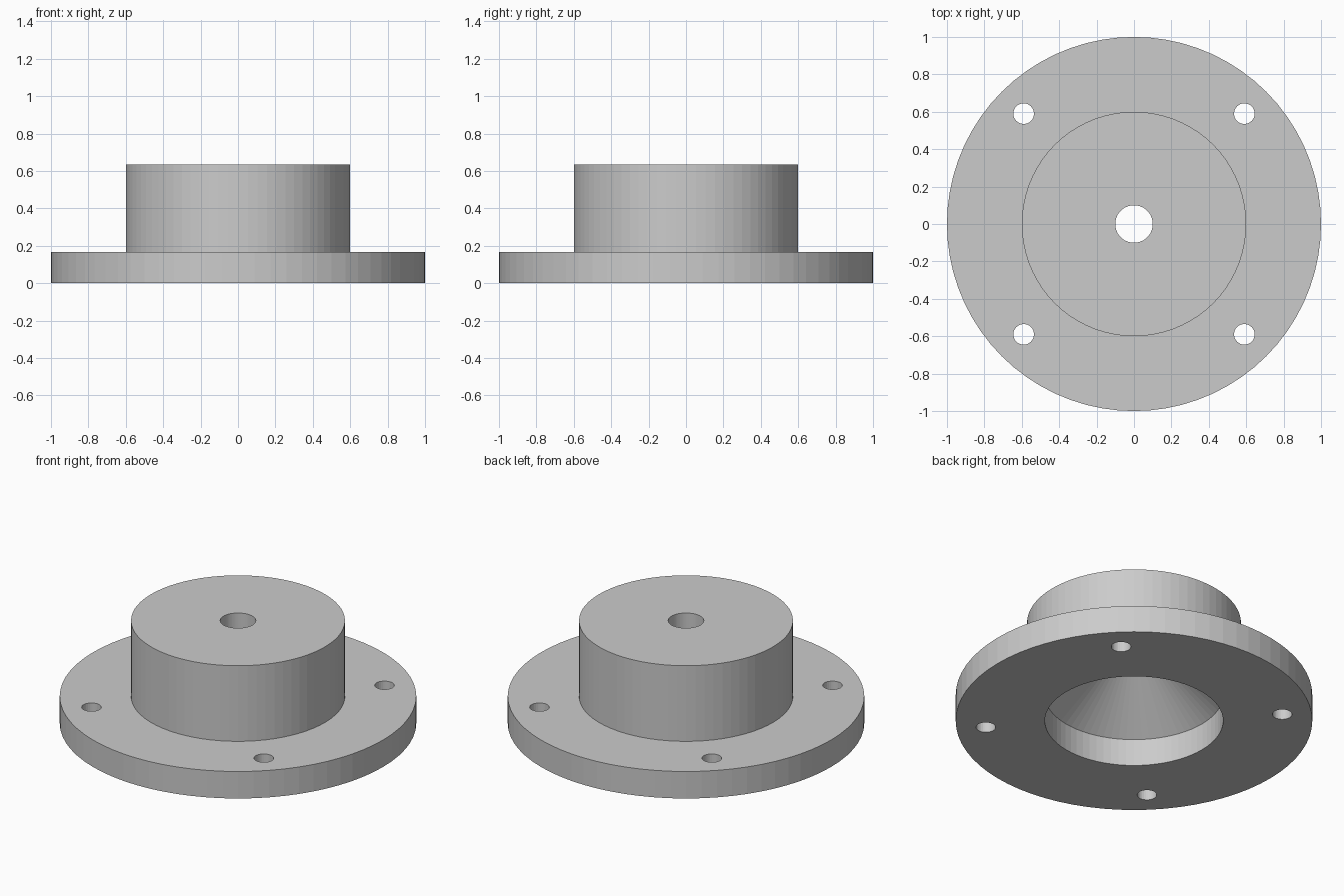
import bpy, bmesh, math
from mathutils import Matrix, Vector

cube = bpy.data.objects.get("Cube")
if cube:
    bpy.data.objects.remove(cube, do_unlink=True)

SEGMENTS = 72
FLANGE_TOP, HUB_TOP, CONE_TOP = 0.167, 0.635, 0.49
FLANGE_R, HUB_R, BORE_R, SHAFT_R = 1.0, 0.6, 0.5, 0.1
BOLT_R, BOLT_POS = 0.055, 0.59

# Material
grey = bpy.data.materials.new("grey metal")
grey.use_nodes = True
colour = (0.6, 0.6, 0.6, 1)
grey.diffuse_color = colour
grey.node_tree.nodes["Principled BSDF"].inputs["Base Color"].default_value = colour


def make_object(name, bm):
    bmesh.ops.recalc_face_normals(bm, faces=bm.faces)
    mesh = bpy.data.meshes.new(name)
    bm.to_mesh(mesh)
    bm.free()
    mesh.materials.append(grey)
    obj = bpy.data.objects.new(name, mesh)
    bpy.context.collection.objects.link(obj)
    return obj


# Flanged hub: closed section turned around the z axis
section = [(BORE_R, 0), (FLANGE_R, 0), (FLANGE_R, FLANGE_TOP), (HUB_R, FLANGE_TOP),
           (HUB_R, HUB_TOP), (SHAFT_R, HUB_TOP), (SHAFT_R, CONE_TOP), (BORE_R, FLANGE_TOP)]
bm = bmesh.new()
verts = [bm.verts.new((r, 0, z)) for r, z in section]
edges = [bm.edges.new((v, verts[i - 1])) for i, v in enumerate(verts)]
bmesh.ops.spin(bm, geom=verts + edges, cent=(0, 0, 0), axis=(0, 0, 1),
               angle=math.tau, steps=SEGMENTS, use_merge=True)
bmesh.ops.remove_doubles(bm, verts=bm.verts, dist=1e-4)
hub = make_object("flanged_hub", bm)

# Bolt hole cutters, one in each quarter of the flange
bm = bmesh.new()
for sx in (-1, 1):
    for sy in (-1, 1):
        place = Matrix.Translation(Vector((sx * BOLT_POS, sy * BOLT_POS, FLANGE_TOP / 2)))
        bmesh.ops.create_cone(bm, cap_ends=True, segments=32, radius1=BOLT_R,
                              radius2=BOLT_R, depth=FLANGE_TOP * 2, matrix=place)
cutter = make_object("bolt_hole_cutter", bm)
cutter.hide_render = True

# Cut the holes, then drop the cutter
cut = hub.modifiers.new("bolt holes", 'BOOLEAN')
cut.operation = 'DIFFERENCE'
cut.solver = 'EXACT'
cut.object = cutter
bpy.context.view_layer.objects.active = hub
hub.select_set(True)
bpy.ops.object.modifier_apply(modifier=cut.name)
bpy.data.objects.remove(cutter, do_unlink=True)
bpy.ops.object.shade_flat()
